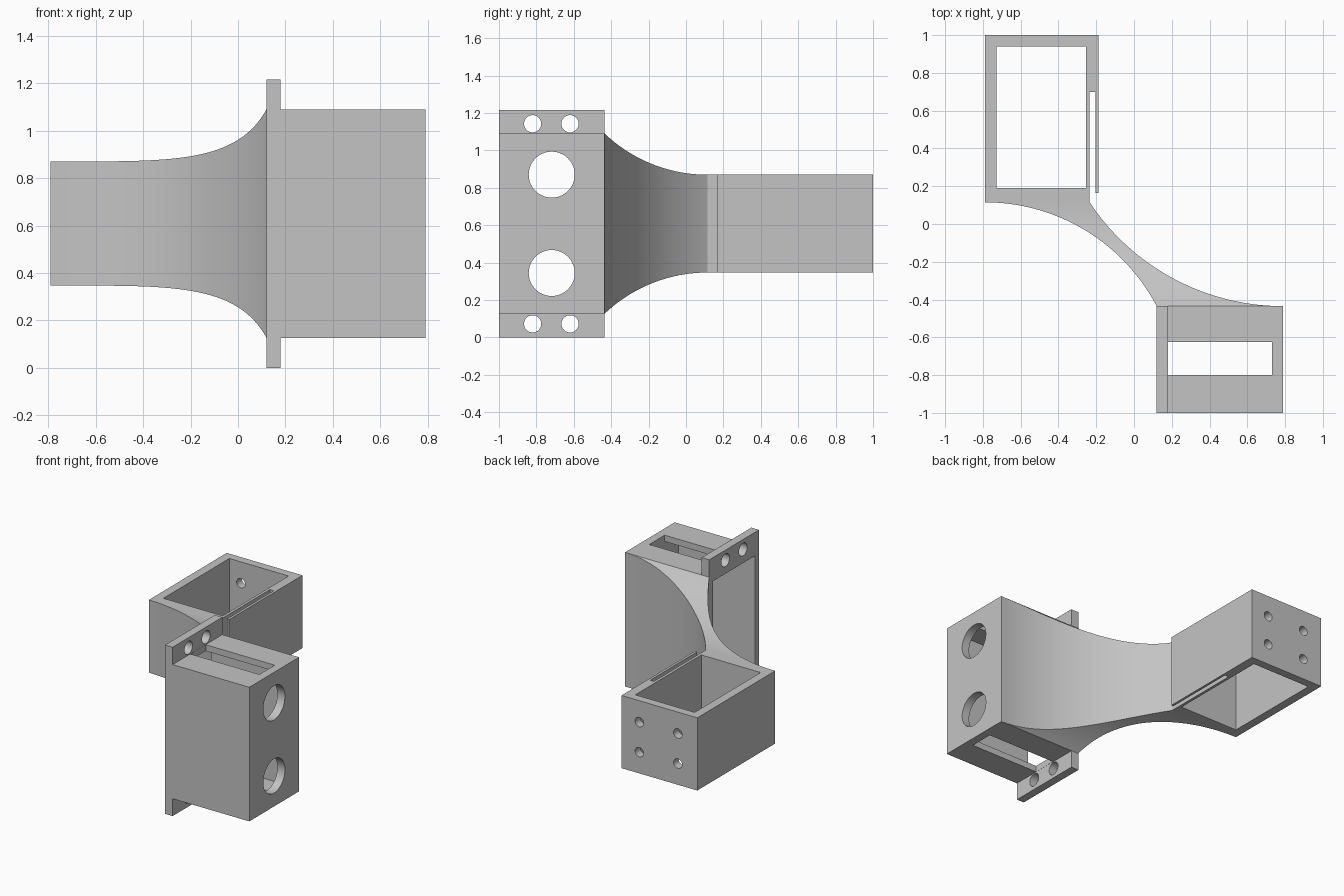
import bpy, bmesh, math
from mathutils import Vector, Matrix

old = bpy.data.objects.get("Cube")
if old:
    bpy.data.objects.remove(old, do_unlink=True)

grey = bpy.data.materials.new("light_grey")
grey.use_nodes = True
colour = (0.55, 0.55, 0.55, 1)
grey.diffuse_color = colour
grey.node_tree.nodes["Principled BSDF"].inputs["Base Color"].default_value = colour


def finish(name, bm):
    bmesh.ops.recalc_face_normals(bm, faces=bm.faces)
    mesh = bpy.data.meshes.new(name)
    bm.to_mesh(mesh)
    bm.free()
    mesh.materials.append(grey)
    obj = bpy.data.objects.new(name, mesh)
    bpy.context.collection.objects.link(obj)
    return obj


def prism(name, points, offset):
    """Extrude a closed outline along an offset."""
    bm = bmesh.new()
    face = bm.faces.new([bm.verts.new(p) for p in points])
    out = bmesh.ops.extrude_face_region(bm, geom=[face])
    verts = [v for v in out["geom"] if isinstance(v, bmesh.types.BMVert)]
    bmesh.ops.translate(bm, verts=verts, vec=offset)
    return finish(name, bm)


def box(name, low, high):
    low, high = Vector(low), Vector(high)
    bm = bmesh.new()
    bmesh.ops.create_cube(bm, size=1)
    bmesh.ops.scale(bm, verts=bm.verts, vec=high - low)
    bmesh.ops.translate(bm, verts=bm.verts, vec=(low + high) / 2)
    return finish(name, bm)


def drill(center, radius, depth, axis):
    bm = bmesh.new()
    bmesh.ops.create_cone(bm, cap_ends=True, segments=40, radius1=radius,
                          radius2=radius, depth=depth)
    turn = Matrix.Rotation(math.pi / 2, 4, "Y" if axis == "X" else "X")
    bmesh.ops.transform(bm, verts=bm.verts, matrix=Matrix.Translation(center) @ turn)
    return finish("cutter", bm)


def activate(obj):
    bpy.ops.object.select_all(action="DESELECT")
    obj.select_set(True)
    bpy.context.view_layer.objects.active = obj


def cut(target, cutters):
    for cutter in cutters:
        cutter.hide_render = True
        mod = target.modifiers.new("cut", "BOOLEAN")
        mod.operation = "DIFFERENCE"
        mod.solver = "EXACT"
        mod.object = cutter
        activate(target)
        bpy.ops.object.modifier_apply(modifier=mod.name)
        bpy.data.objects.remove(cutter, do_unlink=True)


# Front housing with its flange: one T-shaped outline, hollowed from the left
front, back = -1.0, -0.435
half = [(0.12, 0), (0.18, 0), (0.18, 0.125), (0.79, 0.125)]
height = 1.215
outline = half + [(x, height - z) for x, z in reversed(half)]
housing = prism("front_housing", [(x, front, z) for x, z in outline],
                (0, back - front, 0))
cutters = [box("cutter", (0, front + 0.045, 0.17), (0.73, back - 0.045, height - 0.17)),
           box("cutter", (0.181, -0.8, -0.1), (0.73, -0.625, 1.4))]
for side in (-1, 1):
    middle = height / 2
    cutters.append(drill((0.8, -0.718, middle + side * 0.263), 0.123, 0.4, "X"))
    for y in (-0.82, -0.62):
        cutters.append(drill((0.15, y, middle + side * 0.535), 0.046, 0.3, "X"))
cut(housing, cutters)

# Rear sleeve: open box with a thin clip slit along its right wall
low, high = 0.347, 0.87
sleeve_outline = [(-0.79, 0.115), (-0.235, 0.115), (-0.235, 0.7), (-0.205, 0.7),
                  (-0.205, 0.165), (-0.187, 0.165), (-0.187, 1), (-0.79, 1)]
sleeve = prism("rear_sleeve", [(x, y, low) for x, y in sleeve_outline],
               (0, 0, high - low))
cutters = [box("cutter", (-0.727, 0.19, 0), (-0.255, 0.94, 1.3))]
for dx in (-0.153, 0.153):
    for dz in (-0.108, 0.108):
        cutters.append(drill((-0.482 + dx, 1, 0.608 + dz), 0.034, 0.2, "Y"))
cut(sleeve, cutters)

# Curved bridge: both sides and the top and bottom follow circular arcs
start, end = 0.115, back
drop = start - end


def arc_radius(run, rise):
    return (run * run + rise * rise) / (2 * rise)


r_left = arc_radius(0.91, drop)
r_right = arc_radius(1.025, drop)
r_flare = arc_radius(drop, 0.22)
bm = bmesh.new()
steps = 40
rings = []
for i in range(steps + 1):
    y = start - drop * (1 - math.cos(math.pi * i / steps)) / 2
    down, up = start - y, y - end
    x0 = -0.79 + math.sqrt(max(0, r_left ** 2 - (r_left - down) ** 2))
    x1 = 0.79 - math.sqrt(max(0, r_right ** 2 - (r_right - up) ** 2))
    flare = r_flare - math.sqrt(r_flare ** 2 - down ** 2)
    z0, z1 = low - flare, high + flare
    rings.append([bm.verts.new((x, y, z)) for x, z in
                  ((x0, z0), (x1, z0), (x1, z1), (x0, z1))])
for a, b in zip(rings, rings[1:]):
    for k in range(4):
        n = (k + 1) % 4
        bm.faces.new((a[k], a[n], b[n], b[k]))
bm.faces.new(rings[0])
bm.faces.new(rings[-1])
bridge = finish("curved_bridge", bm)

for obj in (housing, sleeve, bridge):
    activate(obj)
    bpy.ops.object.shade_smooth_by_angle(angle=math.radians(30))
